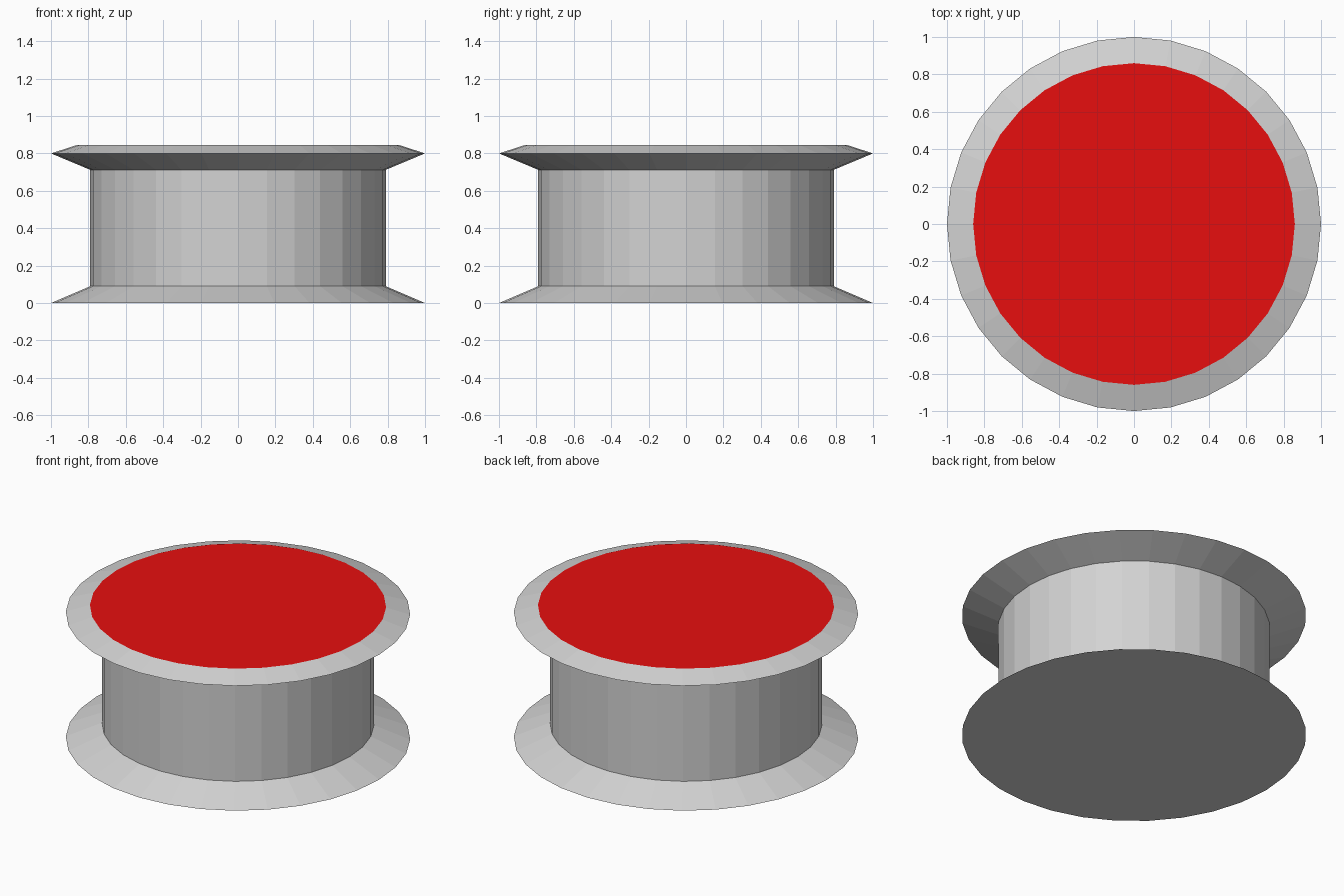
import bpy
import bmesh
from mathutils import Matrix

SIDES = 32

# Remove the default cube
cube = bpy.data.objects.get("Cube")
if cube:
    bpy.data.objects.remove(cube, do_unlink=True)


def make_material(name, colour):
    mat = bpy.data.materials.new(name)
    mat.use_nodes = True
    mat.diffuse_color = colour
    mat.node_tree.nodes["Principled BSDF"].inputs["Base Color"].default_value = colour
    return mat


grey = make_material("light_grey", (0.65, 0.65, 0.65, 1))
red = make_material("bright_red", (0.83, 0.005, 0.005, 1))


def add_ring_part(name, rings, caps, materials):
    """Flat-sided turned part from (radius, height) rings, optionally capped."""
    bm = bmesh.new()
    loops = []
    for radius, z in rings:
        made = bmesh.ops.create_circle(bm, segments=SIDES, radius=radius,
                                       matrix=Matrix.Translation((0, 0, z)))
        loops.append(made["verts"])
    for low, high in zip(loops, loops[1:]):
        for i in range(SIDES):
            j = (i + 1) % SIDES
            bm.faces.new((low[i], low[j], high[j], high[i]))
    if "bottom" in caps:
        bm.faces.new(loops[0])
    if "top" in caps:
        bm.faces.new(loops[-1]).material_index = len(materials) - 1
    bmesh.ops.recalc_face_normals(bm, faces=bm.faces)
    # Open bands need their outward side checked
    bm.normal_update()
    side = bm.faces[0]
    if side.normal.xy.dot(side.calc_center_median().xy) < 0:
        bmesh.ops.reverse_faces(bm, faces=bm.faces)
    mesh = bpy.data.meshes.new(name)
    bm.to_mesh(mesh)
    bm.free()
    for mat in materials:
        mesh.materials.append(mat)
    obj = bpy.data.objects.new(name, mesh)
    bpy.context.collection.objects.link(obj)
    return obj


# Flared base with a flat underside
add_ring_part("base_flange", [(1.0, 0.0), (0.79, 0.09)], {"bottom"}, [grey])

# Straight drum between the flanges
add_ring_part("drum", [(0.79, 0.09), (0.79, 0.712)], set(), [grey])

# Flared top rim with a bevelled edge and a red pressing face
add_ring_part("top_flange", [(0.79, 0.712), (1.0, 0.8), (0.86, 0.845)],
              {"top"}, [grey, red])
